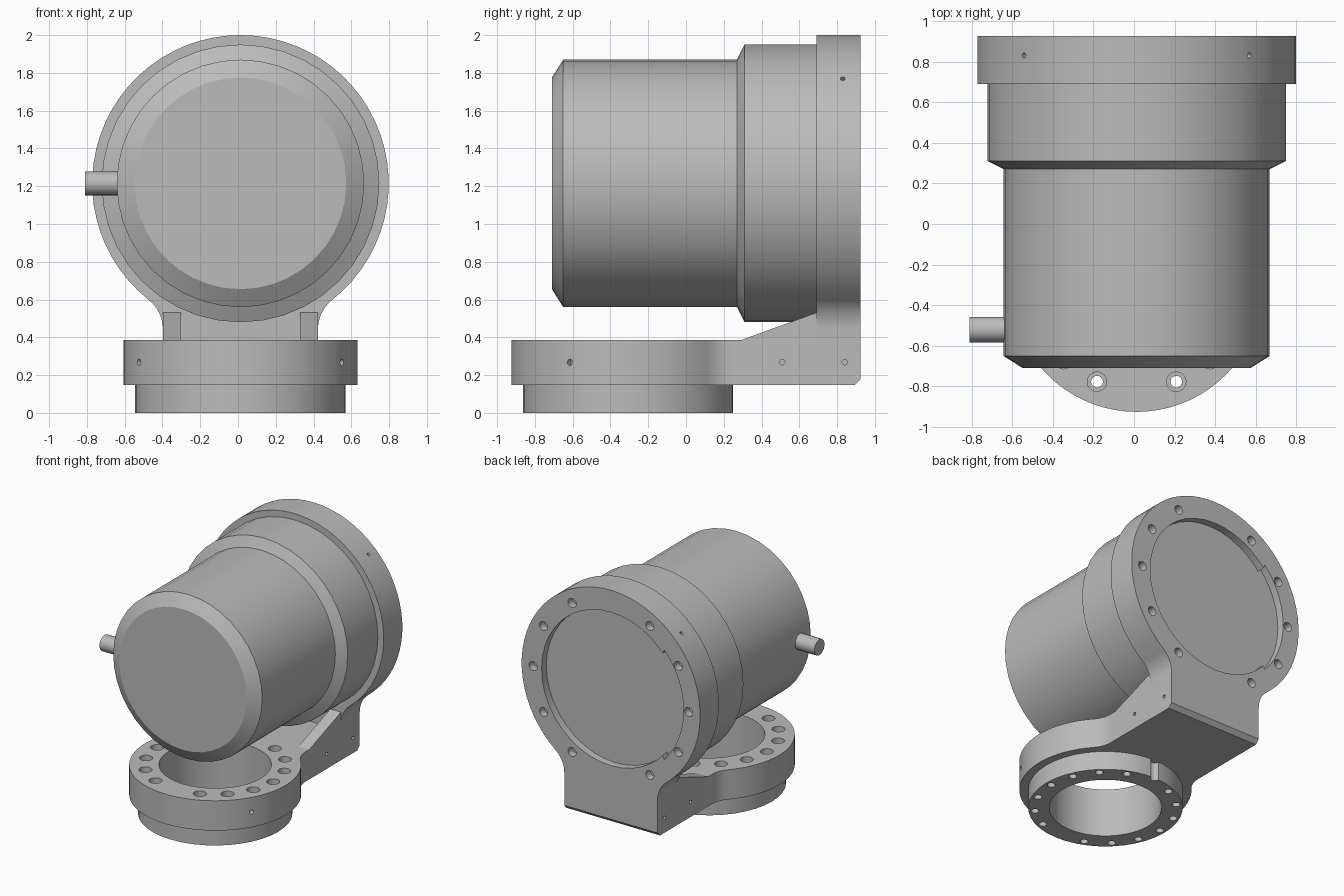
import bpy, bmesh
from math import sin, cos, pi, radians, sqrt, atan2
from mathutils import Matrix, Vector

if "Cube" in bpy.data.objects:
    bpy.data.objects.remove(bpy.data.objects["Cube"])

SEG = 40
CX = 0.013            # shared centre line
BASE_Y = -0.305       # base ring axis
BODY_Z = 1.215        # housing axis
HALF_W = 0.41         # bracket half width
FILLET = 0.2
FLOOR, DECK = 0.148, 0.385
BACK_Y = 0.925

grey = bpy.data.materials.new("light_grey_metal")
grey.use_nodes = True
colour = (0.5, 0.5, 0.5, 1)
grey.diffuse_color = colour
grey.node_tree.nodes["Principled BSDF"].inputs["Base Color"].default_value = colour


def finish(name, bm):
    bmesh.ops.recalc_face_normals(bm, faces=bm.faces)
    mesh = bpy.data.meshes.new(name)
    bm.to_mesh(mesh)
    bm.free()
    mesh.materials.append(grey)
    obj = bpy.data.objects.new(name, mesh)
    bpy.context.scene.collection.objects.link(obj)
    return obj


def select(obj):
    bpy.ops.object.select_all(action='DESELECT')
    obj.select_set(True)
    bpy.context.view_layer.objects.active = obj


def smooth(obj):
    select(obj)
    bpy.ops.object.shade_smooth_by_angle(angle=radians(28))


def add_prism(bm, pts, axis, lo, hi):
    """Extrude a 2D outline along an axis between lo and hi."""
    place = {'x': lambda a, b, h: (h, a, b),
             'y': lambda a, b, h: (a, h, b),
             'z': lambda a, b, h: (a, b, h)}[axis]
    low = [bm.verts.new(place(a, b, lo)) for a, b in pts]
    top = [bm.verts.new(place(a, b, hi)) for a, b in pts]
    bm.faces.new(low)
    bm.faces.new(top)
    for i in range(len(pts)):
        j = (i + 1) % len(pts)
        bm.faces.new((low[i], low[j], top[j], top[i]))


def prism(name, pts, axis, lo, hi):
    bm = bmesh.new()
    add_prism(bm, pts, axis, lo, hi)
    return finish(name, bm)


def arc(cx, cy, r, start, end, n):
    return [(cx + r * cos(start + (end - start) * i / n),
             cy + r * sin(start + (end - start) * i / n)) for i in range(n + 1)]


def circle(cx, cy, r, n=SEG):
    return arc(cx, cy, r, 0, 2 * pi, n)[:-1]


def necked_disc(r, length):
    """Disc with a straight foot towards +v, blended by concave fillets."""
    d = sqrt((r + FILLET) ** 2 - (HALF_W + FILLET) ** 2)
    phi = atan2(d, HALF_W + FILLET)
    right = [(HALF_W, length)]
    right += arc(HALF_W + FILLET, d, FILLET, pi, pi + phi, 6)
    right += arc(0, 0, r, phi, -pi / 2, 26)[1:]
    left = [(-u, v) for u, v in reversed(right[:-1])]
    return right + left


def cut(target, prisms=(), rods=()):
    """Subtract prisms (outline, axis, lo, hi) and rods (centre, direction, radius)."""
    bm = bmesh.new()
    for p in prisms:
        add_prism(bm, *p)
    for centre, direction, r in rods:
        turn = Vector(direction).to_track_quat('Z', 'Y').to_matrix().to_4x4()
        bmesh.ops.create_cone(bm, cap_ends=True, segments=12, radius1=r, radius2=r,
                              depth=0.08, matrix=Matrix.Translation(centre) @ turn)
    cutter = finish("cutter", bm)
    cutter.hide_render = True
    mod = target.modifiers.new("cut", 'BOOLEAN')
    mod.operation, mod.solver, mod.object = 'DIFFERENCE', 'EXACT', cutter
    select(target)
    bpy.ops.object.modifier_apply(modifier=mod.name)
    bpy.data.objects.remove(cutter)


# Turned housing: chamfered nose, barrel, stepped collar
profile = [(0, -0.71), (0.56, -0.71), (0.655, -0.65), (0.655, 0.27),
           (0.735, 0.31), (0.735, 0.865), (0, 0.865)]
bm = bmesh.new()
verts = [bm.verts.new((CX + r, y, BODY_Z)) for r, y in profile]
edges = [bm.edges.new(pair) for pair in zip(verts, verts[1:])]
bmesh.ops.spin(bm, geom=verts + edges, cent=(CX, 0, BODY_Z), axis=(0, 1, 0),
               angle=2 * pi, steps=SEG)
bmesh.ops.remove_doubles(bm, verts=bm.verts, dist=0.0005)
smooth(finish("housing", bm))

# Side connector
smooth(prism("side_connector", circle(-0.52, BODY_Z, 0.063, 24), 'x', -0.81, -0.6))

# Upright flange plate with recess, keyed notch, bolt holes and set-screw holes
outline = [(CX + u, BODY_Z - v) for u, v in necked_disc(0.785, BODY_Z - FLOOR)]
flange = prism("flange_plate", outline, 'y', 0.69, BACK_Y)
cut(flange, [(circle(CX, BODY_Z, 0.61), 'y', 0.6, 1)])
notch = [(CX - 0.3, BODY_Z)] + arc(CX, BODY_Z, 0.64, radians(137), radians(223), 12)
cut(flange, [(notch, 'y', 0.6, 1)])
bolts = []
for k in range(12):
    if k % 6 != 3:
        a = k * pi / 6
        bolts.append((circle(CX + 0.684 * cos(a), BODY_Z + 0.684 * sin(a), 0.036, 16),
                      'y', 0.86, 1))
edge_chamfer = [(0.885, 0.14), (0.935, 0.14), (0.935, 0.19)]
screws = []
for s in (-1, 1):
    screws.append(((CX + s * 0.555, 0.83, BODY_Z + 0.555), (s, 0, 1), 0.013))
    screws.append(((CX + s * HALF_W, 0.84, 0.268), (s, 0, 0), 0.014))
cut(flange, bolts + [(edge_chamfer, 'x', -1, 1)], screws)
smooth(flange)

# Base plate, lower spigot ring and their shared bolt circle
outline = [(CX + u, BASE_Y + v) for u, v in necked_disc(0.62, 0.7 - BASE_Y)]
base = prism("base_plate", outline, 'z', FLOOR, DECK)
spigot = prism("base_spigot", circle(CX, BASE_Y, 0.557), 'z', 0, FLOOR)
bore = (circle(CX, BASE_Y, 0.405), 'z', -0.1, 0.6)
through, counterbores = [], []
for k in range(16):
    if k % 8 != 4:
        a = k * pi / 8
        x, y = CX + 0.51 * cos(a), BASE_Y + 0.51 * sin(a)
        through.append((circle(x, y, 0.029, 14), 'z', -0.1, 0.6))
        counterbores.append((circle(x, y, 0.048, 16), 'z', 0.27, 0.6))
screws = []
for s in (-1, 1):
    screws.append(((CX + s * HALF_W, 0.51, 0.268), (s, 0, 0), 0.014))
    screws.append(((CX + s * 0.537, BASE_Y - 0.31, 0.268), (s * cos(pi / 6), -0.5, 0), 0.017))
cut(base, [bore] + through, screws)
cut(base, counterbores)
locating_groove = (circle(CX, BASE_Y + 0.555, 0.035, 16), 'z', -0.1, 0.6)
cut(spigot, [bore, locating_groove] + through)
smooth(base)
smooth(spigot)

# Sloped gussets either side of the bracket
for s, side in ((-1, "right"), (1, "left")):
    lo, hi = sorted((CX + s * 0.315, CX + s * HALF_W))
    prism(side + "_gusset", [(0.29, DECK), (0.7, DECK), (0.7, 0.534)], 'x', lo, hi)
